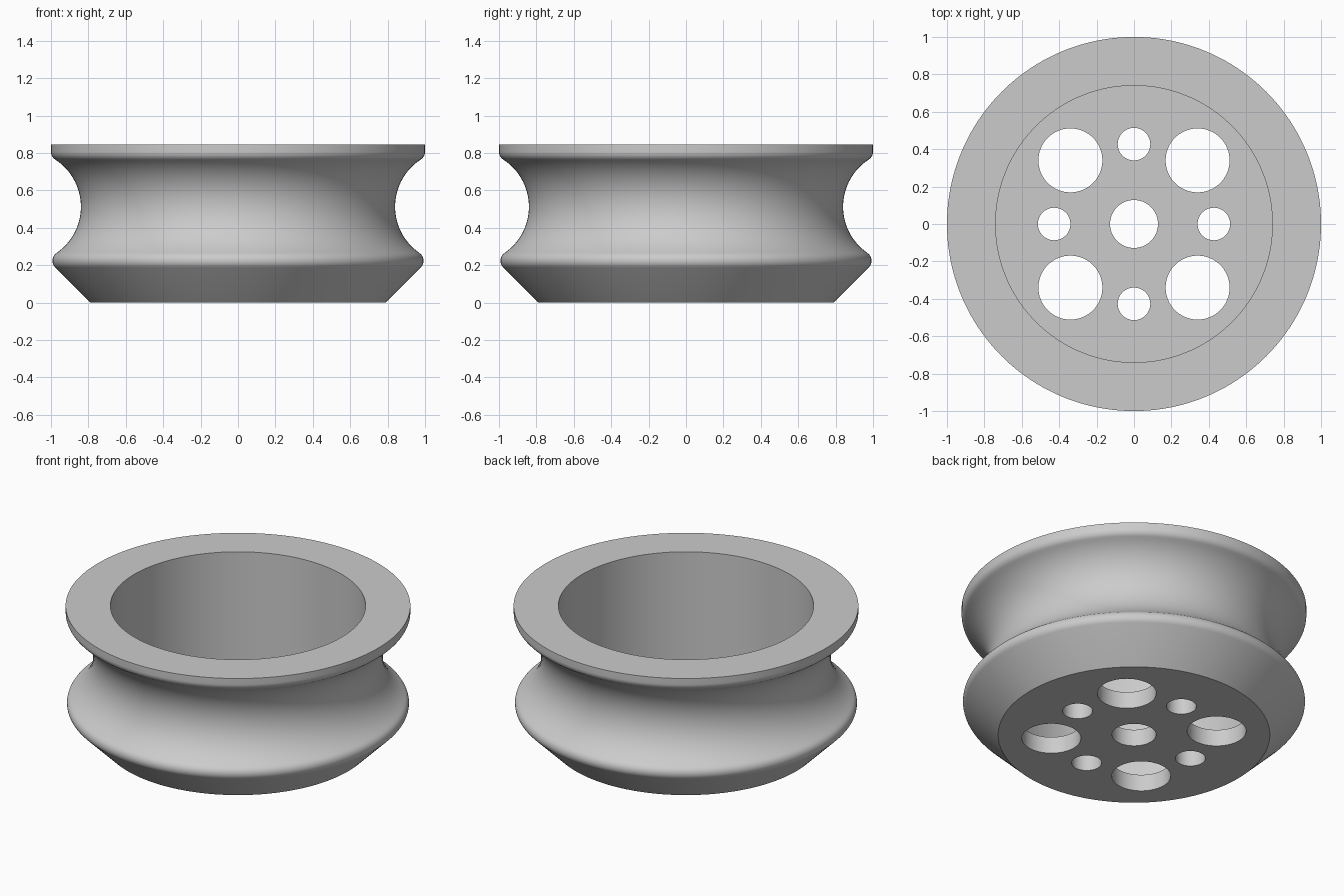
import bpy, bmesh
from math import cos, sin, pi, radians

cube = bpy.data.objects.get("Cube")
if cube:
    bpy.data.objects.remove(cube, do_unlink=True)

SEGMENTS = 160
HEIGHT = 0.845
FLOOR = 0.107
BORE = 0.74


def arc(r, z, radius, start, end, steps):
    """Profile points along a circular arc, angles in degrees."""
    angles = [radians(start + (end - start) * i / steps) for i in range(steps + 1)]
    return [(r + radius * cos(a), z + radius * sin(a)) for a in angles]


def make_object(name, bm):
    bmesh.ops.recalc_face_normals(bm, faces=bm.faces[:])
    mesh = bpy.data.meshes.new(name)
    bm.to_mesh(mesh)
    bm.free()
    obj = bpy.data.objects.new(name, mesh)
    bpy.context.collection.objects.link(obj)
    return obj


def lathe(bm, profile):
    """Revolve a profile around z and cap both ends."""
    rings = []
    for r, z in profile:
        rings.append([bm.verts.new((r * cos(2 * pi * i / SEGMENTS), r * sin(2 * pi * i / SEGMENTS), z))
                      for i in range(SEGMENTS)])
    for a, b in zip(rings, rings[1:]):
        for i in range(SEGMENTS):
            j = (i + 1) % SEGMENTS
            bm.faces.new((a[i], a[j], b[j], b[i]))
    bm.faces.new(rings[0])
    bm.faces.new(rings[-1])


# Grey material
grey = bpy.data.materials.new("light grey")
grey.use_nodes = True
colour = (0.6, 0.6, 0.6, 1)
grey.diffuse_color = colour
grey.node_tree.nodes["Principled BSDF"].inputs["Base Color"].default_value = colour

# Wheel body: tapered base, rounded lip, concave groove, upper lip, bore
profile = [(0.788, 0)]
profile += arc(0.942, 0.224, 0.05, -45, 55.6, 10)
profile += arc(1.14, 0.513, 0.30, 235.6, 122.9, 32)[1:]
profile += arc(0.95, 0.807, 0.05, -57.1, 0, 7)[1:]
profile += [(1, HEIGHT), (BORE, HEIGHT), (BORE, FLOOR)]
bm = bmesh.new()
lathe(bm, profile)
wheel = make_object("grooved_wheel", bm)
wheel.data.materials.append(grey)

# Hole cutters: centre hole, four small holes, four large diagonal holes
holes = [(0, 0, 0.128)]
for k in range(4):
    a = k * pi / 2
    holes.append((0.427 * cos(a), 0.427 * sin(a), 0.087))
    holes.append((0.481 * cos(a + pi / 4), 0.481 * sin(a + pi / 4), 0.171))
bm = bmesh.new()
for x, y, radius in holes:
    made = bmesh.ops.create_cone(bm, cap_ends=True, segments=64, radius1=radius,
                                 radius2=radius, depth=0.4)
    bmesh.ops.translate(bm, verts=made["verts"], vec=(x, y, FLOOR / 2))
cutter = make_object("hole_cutter", bm)
cutter.data.materials.append(grey)
cutter.hide_render = True

# Cut the holes through the floor
bpy.ops.object.select_all(action="DESELECT")
wheel.select_set(True)
bpy.context.view_layer.objects.active = wheel
cut = wheel.modifiers.new("floor_holes", "BOOLEAN")
cut.operation = "DIFFERENCE"
cut.solver = "EXACT"
cut.object = cutter
bpy.ops.object.modifier_apply(modifier=cut.name)
bpy.data.objects.remove(cutter, do_unlink=True)

# Smooth the turned surfaces and keep the rims crisp
bpy.ops.object.shade_smooth_by_angle(angle=radians(30))
